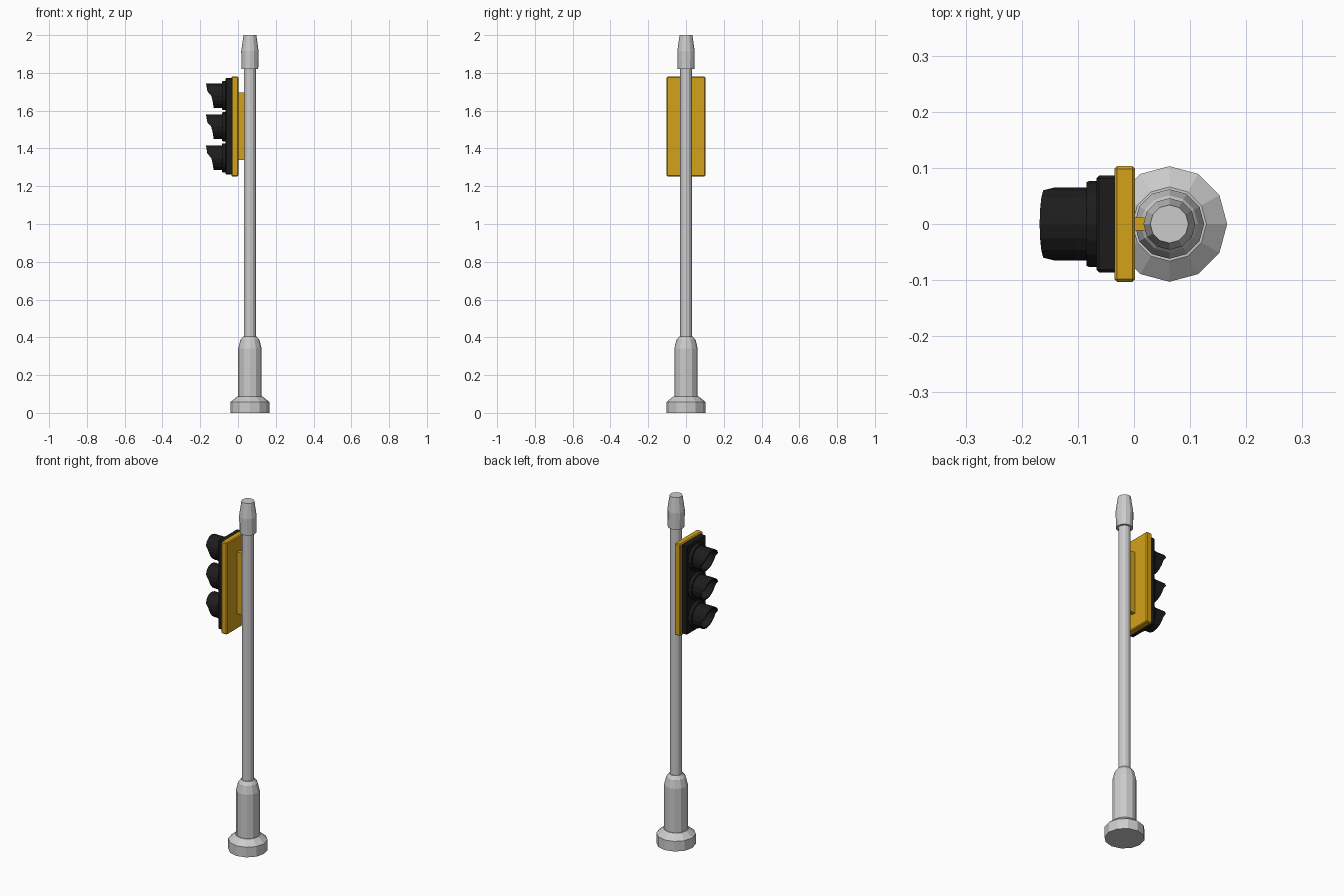
import bpy, bmesh, math

if "Cube" in bpy.data.objects:
    bpy.data.objects.remove(bpy.data.objects["Cube"])

PX = 0.063  # pole axis


def material(name, rgb):
    m = bpy.data.materials.new(name)
    m.diffuse_color = (*rgb, 1)
    m.use_nodes = True
    m.node_tree.nodes["Principled BSDF"].inputs["Base Color"].default_value = m.diffuse_color
    return m


YELLOW = material("yellow_paint", (0.65, 0.36, 0.01))
BLACK = material("black_plastic", (0.012, 0.012, 0.012))
LENSES = [("red", (0.4, 0.0, 0.01)), ("amber", (0.6, 0.18, 0.0)), ("green", (0.16, 0.26, 0.01))]


def finish(name, bm, mat=None):
    bmesh.ops.recalc_face_normals(bm, faces=bm.faces)
    me = bpy.data.meshes.new(name)
    bm.to_mesh(me)
    bm.free()
    ob = bpy.data.objects.new(name, me)
    bpy.context.collection.objects.link(ob)
    if mat:
        me.materials.append(mat)
    return ob


def skin(bm, rings, closed=False):
    """Join successive rings of points; cap both ends, or close into a loop."""
    vs = [[bm.verts.new(p) for p in r] for r in rings]
    n = len(vs[0])
    pairs = list(zip(vs, vs[1:])) + ([(vs[-1], vs[0])] if closed else [])
    for a, b in pairs:
        for i in range(n):
            j = (i + 1) % n
            bm.faces.new((a[i], a[j], b[j], b[i]))
    if not closed:
        bm.faces.new(vs[0])
        bm.faces.new(vs[-1])


def angles(n):
    return [2 * math.pi * i / n for i in range(n)]


def post(name, profile):
    """Twelve-sided turned piece on the pole axis; profile is (radius, z)."""
    bm = bmesh.new()
    skin(bm, [[(PX + r * math.cos(a), r * math.sin(a), z) for a in angles(12)] for r, z in profile])
    return finish(name, bm)


def turned_x(name, zc, profile, mat, n=16):
    """Turned piece on an axis along x; profile is (radius, x)."""
    bm = bmesh.new()
    skin(bm, [[(x, r * math.sin(a), zc + r * math.cos(a)) for a in angles(n)] for r, x in profile])
    return finish(name, bm, mat)


def box(name, x, y, z, mat, bevel=0.0):
    bm = bmesh.new()
    bmesh.ops.create_cube(bm, size=1)
    for v in bm.verts:
        v.co = [lo + (c + 0.5) * (hi - lo) for c, (lo, hi) in zip(v.co, (x, y, z))]
    if bevel:
        bmesh.ops.bevel(bm, geom=bm.edges[:], offset=bevel, segments=1, affect='EDGES')
    return finish(name, bm, mat)


def visor_end(h):
    """Front edge of the hood (x) at height h above the lamp centre."""
    pts = [(-0.07, -0.128), (-0.03, -0.134), (0.0, -0.142), (0.025, -0.162), (0.07, -0.169)]
    for (h0, x0), (h1, x1) in zip(pts, pts[1:]):
        if h <= h1:
            return x0 + (x1 - x0) * (h - h0) / (h1 - h0)
    return pts[-1][1]


def visor(name, zc, ro=0.065, ri=0.058, back=-0.08):
    bm = bmesh.new()

    def ring(r, front):
        return [(visor_end(ro * math.cos(a)) if front else back,
                 r * math.sin(a), zc + r * math.cos(a)) for a in angles(16)]
    skin(bm, [ring(ro, False), ring(ro, True), ring(ri, True), ring(ri, False)], closed=True)
    return finish(name, bm, BLACK)


# Pole: stepped foot, sleeve, shaft and cap
post("foot", [(0.103, 0), (0.103, 0.058), (0.066, 0.088)])
post("sleeve", [(0.062, 0.08), (0.062, 0.34), (0.051, 0.385), (0.036, 0.404)])
post("shaft", [(0.032, 0.39), (0.032, 1.83)])
post("cap", [(0.044, 1.82), (0.046, 1.915), (0.034, 2.0)])

# Signal head: bracket, backing plate and housing
box("bracket", (-0.005, 0.045), (-0.012, 0.012), (1.34, 1.695), YELLOW)
box("backing_plate", (-0.035, 0.002), (-0.103, 0.103), (1.252, 1.78), YELLOW, 0.005)
box("housing", (-0.067, -0.03), (-0.086, 0.086), (1.262, 1.772), BLACK, 0.005)

# Three lamps: collar, hood and coloured lens
for i, (colour, rgb) in enumerate(LENSES):
    zc = 1.68 - 0.165 * i
    turned_x(colour + "_collar", zc, [(0.077, -0.06), (0.077, -0.08), (0.074, -0.085)], BLACK)
    visor(colour + "_visor", zc)
    turned_x(colour + "_lens", zc, [(0.059, -0.08), (0.059, -0.088), (0.042, -0.095), (0.015, -0.099)],
             material(colour + "_glass", rgb))
